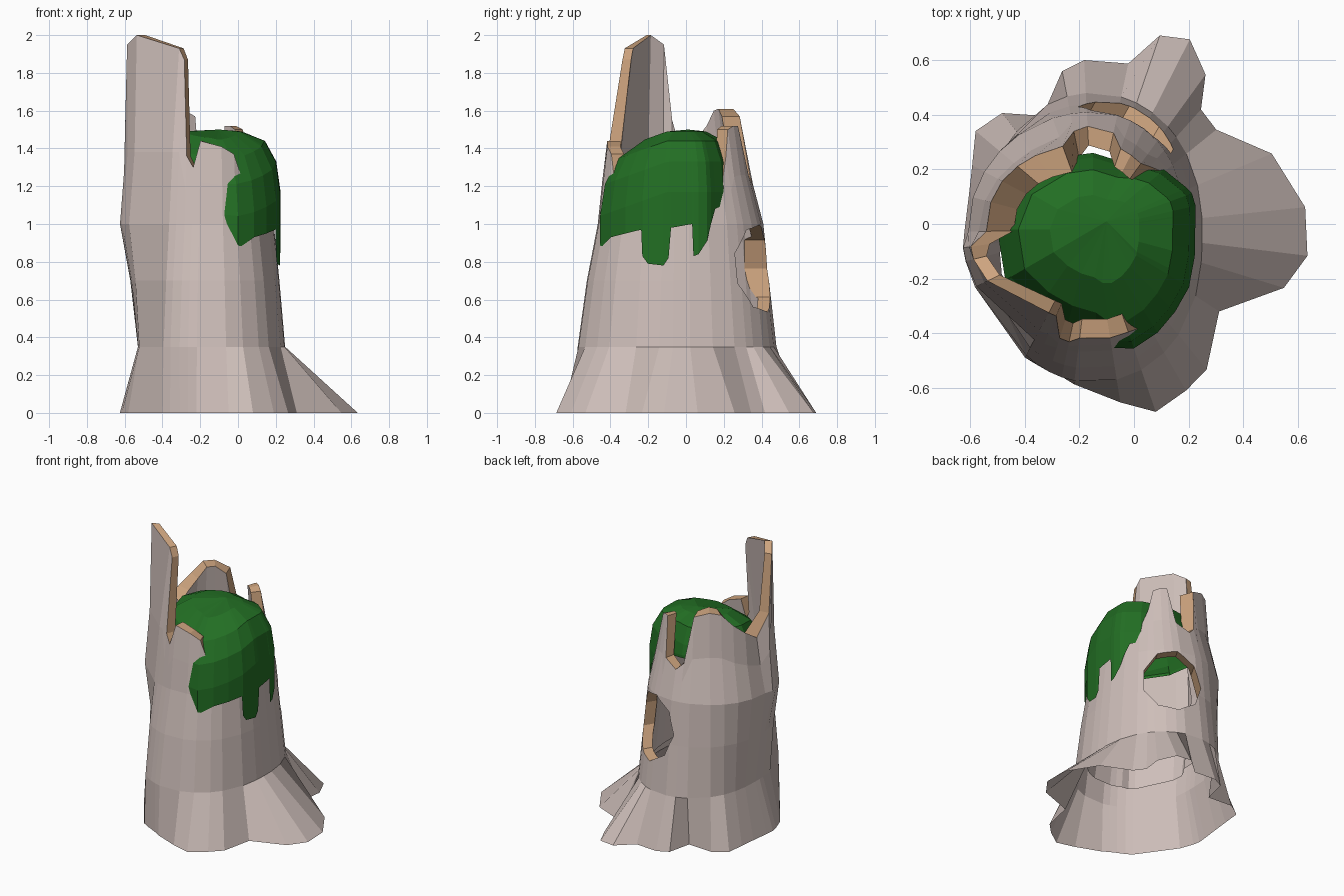
import bpy, bmesh, math
from mathutils import Vector, Matrix

if "Cube" in bpy.data.objects:
    bpy.data.objects.remove(bpy.data.objects["Cube"])


def material(name, rgb):
    m = bpy.data.materials.new(name)
    m.diffuse_color = (*rgb, 1)
    m.use_nodes = True
    m.node_tree.nodes["Principled BSDF"].inputs["Base Color"].default_value = m.diffuse_color
    return m


BARK = material("bark grey", (0.62, 0.52, 0.49))
WOOD = material("cut wood tan", (0.61, 0.37, 0.21))
MOSS = material("moss green", (0.016, 0.155, 0.017))

CX, CY = -0.15, -0.02      # axis of the stump
FLOOR = 0.45               # lower end of the inner wall

# height: radius toward right, back, left, front
PROFILE = [(0.35, .40, .50, .38, .56), (0.7, .37, .46, .42, .51),
           (1.0, .34, .43, .48, .45), (1.38, .27, .33, .45, .41),
           (2.0, .20, .28, .46, .30)]


def trunk_r(deg, z):
    for a, b in zip(PROFILE, PROFILE[1:]):
        if z <= b[0]:
            break
    t = max(0, (z - a[0]) / (b[0] - a[0]))
    right, back, left, front = [a[i] + (b[i] - a[i]) * t for i in range(1, 5)]
    if deg > 100:                      # back left leans inward
        left -= 0.06 * min(1, max(0, (z - 0.8) / 0.5))
    c, s = math.cos(math.radians(deg)), math.sin(math.radians(deg))
    return (right if c > 0 else left) * c * c + (back if s > 0 else front) * s * s


def inner_r(deg, z, top):
    wall = 0.10 if deg > 100 else 0.05 if top > 1.8 else 0.07
    return trunk_r(deg, z) - wall


def at(deg, r, z):
    a = math.radians(deg)
    return Vector((CX + r * math.cos(a), CY + r * math.sin(a), z))


def bridge(bm, r1, r2, mat=0):
    n = len(r1)
    for i in range(n):
        j = (i + 1) % n
        bm.faces.new((r1[i], r1[j], r2[j], r2[i])).material_index = mat


def to_object(bm, name, mats):
    bmesh.ops.recalc_face_normals(bm, faces=bm.faces)
    me = bpy.data.meshes.new(name)
    bm.to_mesh(me)
    bm.free()
    for m in mats:
        me.materials.append(m)
    ob = bpy.data.objects.new(name, me)
    bpy.context.collection.objects.link(ob)
    return ob


# Stump columns: angle, root radius on the ground, height of the broken rim
COLUMNS = [(-172, .48, 1.55), (-166, .48, 1.95), (-154, .48, 2.0),
           (-118, .53, 1.93), (-113, .535, 1.87), (-107, .54, 1.36), (-102, .55, 1.30),
           (-97, .57, 1.44), (-81, .64, 1.41), (-71, .705, 1.37), (-60, .68, 1.15),
           (-51, .66, 1.12), (-33, .55, 1.1), (-17, .73, 1.1), (-7, .79, 1.1),
           (6, .78, 1.1), (23, .71, 1.12), (39, .58, 1.2), (48, .59, 1.35),
           (54, .70, 1.5), (63, .78, 1.52), (71, .75, 1.52), (78, .62, 1.25),
           (93, .62, 1.2), (101, .59, 1.25), (110, .44, 1.57), (128, .54, 1.61),
           (140, .56, 1.6), (152, .50, 1.52), (165, .47, 1.45), (181, .47, 1.38)]

bm = bmesh.new()
rings = [[bm.verts.new(at(a, base, 0)) for a, base, top in COLUMNS]]
for z in (0.35, 0.7, 1.0):
    rings.append([bm.verts.new(at(a, trunk_r(a, z), z)) for a, base, top in COLUMNS])
mids = [min(1.38, (1 + top) / 2) for a, base, top in COLUMNS]
rings.append([bm.verts.new(at(c[0], trunk_r(c[0], z), z)) for c, z in zip(COLUMNS, mids)])
rings.append([bm.verts.new(at(a, trunk_r(a, top), top)) for a, base, top in COLUMNS])
outer_count = len(rings)
# hollow inside
rings.append([bm.verts.new(at(a, inner_r(a, top, top), top)) for a, base, top in COLUMNS])
for z in (1.0, FLOOR):
    rings.append([bm.verts.new(at(a, inner_r(a, z, top), z)) for a, base, top in COLUMNS])
for i, (r1, r2) in enumerate(zip(rings, rings[1:])):
    bridge(bm, r1, r2, 1 if i == outer_count - 1 else 0)
bm.faces.new(rings[0])
bm.faces.new(rings[-1])
bmesh.ops.triangulate(bm, faces=[f for f in bm.faces if len(f.verts) > 4])
stump = to_object(bm, "stump", [BARK, WOOD])

# Knot hole at the back right, its cut faces in tan wood
bm = bmesh.new()
bmesh.ops.create_cone(bm, cap_ends=True, segments=9, radius1=1, radius2=1, depth=0.6)
turn = Matrix.Rotation(math.radians(60), 4, 'Z') @ Matrix.Rotation(math.pi / 2, 4, 'Y')
bm.transform(Matrix.Translation((-0.01, 0.375, 0.765)) @ turn @ Matrix.Diagonal((.235, .195, 1, 1)))
for f in bm.faces:
    f.material_index = 1
cutter = to_object(bm, "knot_hole_cutter", [BARK, WOOD])
cutter.hide_render = True
mod = stump.modifiers.new("knot hole", 'BOOLEAN')
mod.operation = 'DIFFERENCE'
mod.solver = 'EXACT'
mod.object = cutter
dg = bpy.context.evaluated_depsgraph_get()
stump.data = bpy.data.meshes.new_from_object(stump.evaluated_get(dg))
stump.modifiers.clear()
bpy.data.objects.remove(cutter)

# the underside and the bottom of the hollow are open
bm = bmesh.new()
bm.from_mesh(stump.data)
caps = [f for f in bm.faces
        if any(all(abs(v.co.z - z) < 0.001 for v in f.verts) for z in (0, FLOOR))]
bmesh.ops.delete(bm, geom=caps, context='FACES')
bm.to_mesh(stump.data)
bm.free()

# Moss cap: angle, radius, lower edge; hanging drips on the right side
DRAPE = [(-180, .35, 1.24), (-150, .37, 1.24), (-125, .36, 1.22), (-105, .37, 1.18),
         (-88, .39, 1.1), (-80, .44, 1.03), (-71, .46, .87), (-58, .445, .93),
         (-45, .425, .95), (-32, .41, .97), (-31, .41, .83), (-27, .40, .79),
         (-15, .385, .78), (-11, .38, .82), (-9, .378, .98), (8, .378, 1.0),
         (9, .38, .83), (13, .385, .84), (20, .385, .91), (24, .375, 1.0),
         (29, .36, 1.08), (40, .34, 1.1), (50, .31, 1.15), (65, .27, 1.22),
         (90, .28, 1.24), (115, .29, 1.24), (150, .33, 1.24)]
bm = bmesh.new()
apex = bm.verts.new((CX + 0.05, CY + 0.03, 1.5))
rings = []
for frac, z in ((.45, 1.49), (.78, 1.44), (.94, 1.33), (1.0, 1.17)):
    ring = []
    for a, r, low in DRAPE:
        p = at(a, r * frac, z)
        p.z -= 0.36 * max(0, -p.y - 0.1)      # slopes down to the front
        p.z = max(p.z, low + 0.02)
        ring.append(bm.verts.new(p))
    rings.append(ring)
rings.append([bm.verts.new(at(a, r, low)) for a, r, low in DRAPE])
for i in range(len(DRAPE)):
    bm.faces.new((apex, rings[0][i], rings[0][(i + 1) % len(DRAPE)]))
for r1, r2 in zip(rings, rings[1:]):
    bridge(bm, r1, r2)
to_object(bm, "moss_cap", [MOSS])
